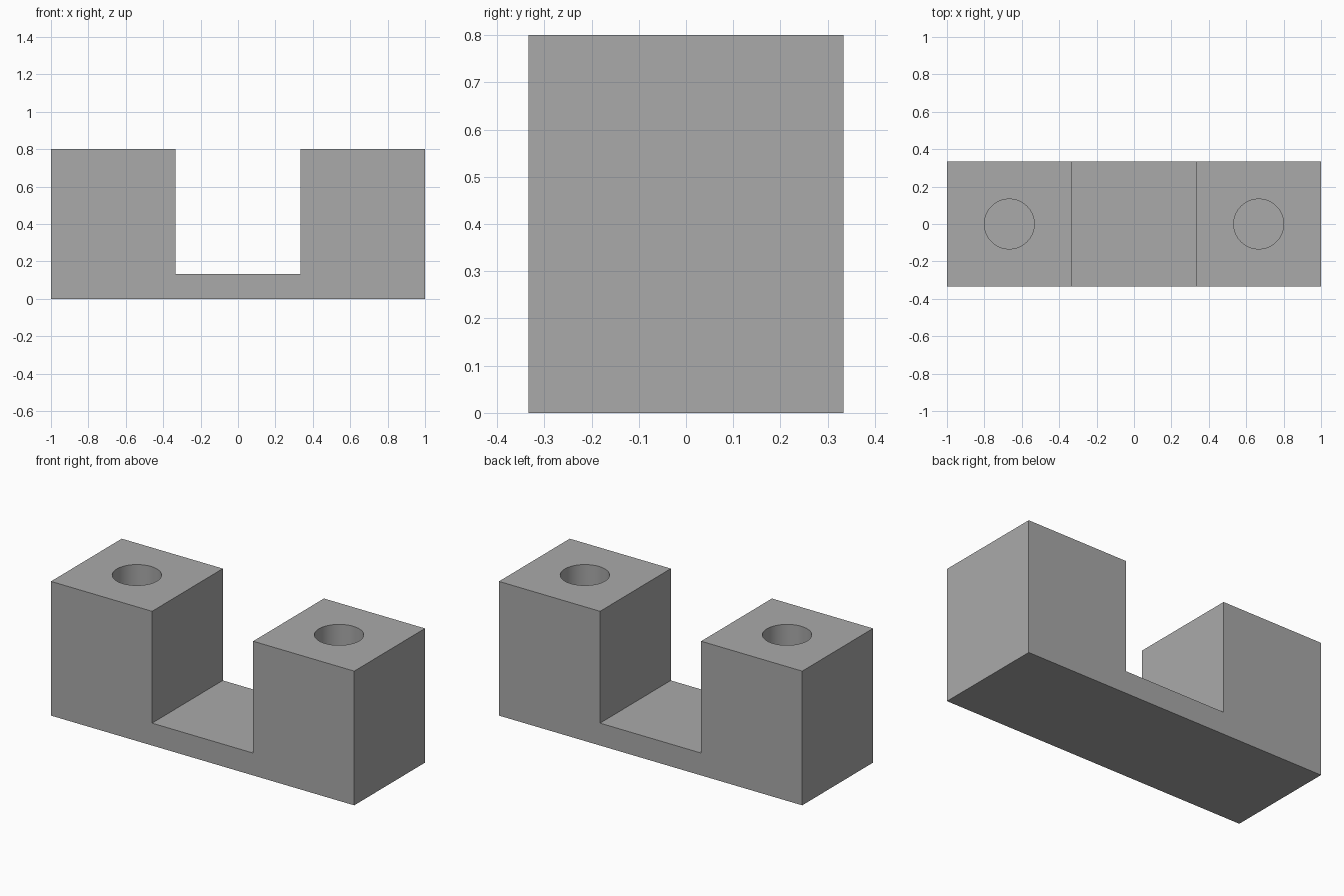
import bpy
import bmesh
from mathutils import Matrix

if "Cube" in bpy.data.objects:
    bpy.data.objects.remove(bpy.data.objects["Cube"], do_unlink=True)

UNIT = 1 / 15                      # design module
WIDTH, DEPTH, HEIGHT = 30 * UNIT, 10 * UNIT, 12 * UNIT
BASE = 2 * UNIT                    # thickness of the web between the posts
POST = 10 * UNIT                   # width of each post
HOLE_RADIUS = 2 * UNIT

grey = bpy.data.materials.new("plain grey")
grey.use_nodes = True
colour = (0.4, 0.4, 0.4, 1)
grey.diffuse_color = colour
grey.node_tree.nodes["Principled BSDF"].inputs["Base Color"].default_value = colour


def add_object(name, bm):
    mesh = bpy.data.meshes.new(name)
    bmesh.ops.recalc_face_normals(bm, faces=bm.faces)
    bm.to_mesh(mesh)
    bm.free()
    obj = bpy.data.objects.new(name, mesh)
    mesh.materials.append(grey)
    bpy.context.collection.objects.link(obj)
    return obj


# U-shaped bracket, extruded from its front profile
half, inner = WIDTH / 2, WIDTH / 2 - POST
profile = [(-half, 0), (half, 0), (half, HEIGHT), (inner, HEIGHT),
           (inner, BASE), (-inner, BASE), (-inner, HEIGHT), (-half, HEIGHT)]
bm = bmesh.new()
face = bm.faces.new([bm.verts.new((x, -DEPTH / 2, z)) for x, z in profile])
extruded = bmesh.ops.extrude_face_region(bm, geom=[face])["geom"]
moved = [v for v in extruded if isinstance(v, bmesh.types.BMVert)]
bmesh.ops.translate(bm, verts=moved, vec=(0, DEPTH, 0))
bracket = add_object("bracket", bm)

# Blind round holes, one in the top of each post, down to the base
bm = bmesh.new()
hole_top = HEIGHT + UNIT
for side in (-1, 1):
    place = Matrix.Translation((side * (half - POST / 2), 0, (BASE + hole_top) / 2))
    bmesh.ops.create_cone(bm, cap_ends=True, segments=64, radius1=HOLE_RADIUS,
                          radius2=HOLE_RADIUS, depth=hole_top - BASE, matrix=place)
cutter = add_object("hole_cutter", bm)
cutter.hide_render = True
cutter.hide_viewport = True

holes = bracket.modifiers.new("holes", 'BOOLEAN')
holes.operation = 'DIFFERENCE'
holes.solver = 'EXACT'
holes.object = cutter

# Bake the cut, then smooth the hole walls only
bpy.context.view_layer.objects.active = bracket
bracket.select_set(True)
bpy.ops.object.modifier_apply(modifier=holes.name)
bpy.data.objects.remove(cutter, do_unlink=True)
bpy.ops.object.shade_smooth_by_angle()
